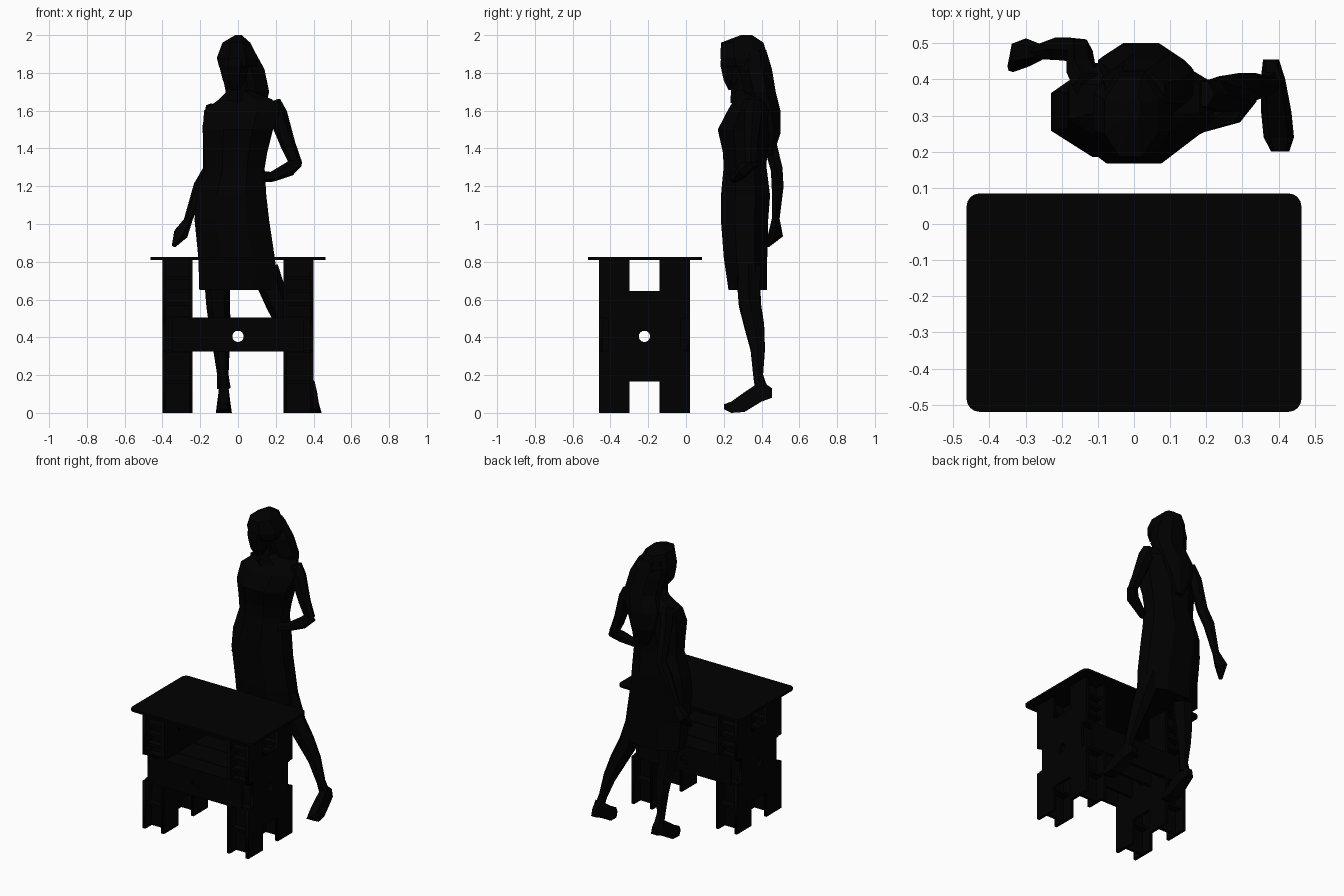
import bpy, bmesh
from math import pi, cos, sin
from mathutils import Vector

mat = bpy.data.materials.new("dark")
mat.diffuse_color = (0, 0, 0, 1)


def from_bmesh(name, bm):
    bmesh.ops.recalc_face_normals(bm, faces=bm.faces)
    me = bpy.data.meshes.new(name)
    bm.to_mesh(me)
    bm.free()
    ob = bpy.data.objects.new(name, me)
    bpy.context.collection.objects.link(ob)
    me.materials.append(mat)
    return ob


def skin(name, rings):
    bm = bmesh.new()
    vs = [[bm.verts.new(p) for p in r] for r in rings]
    n = len(vs[0])
    for a, b in zip(vs, vs[1:]):
        for i in range(n):
            bm.faces.new((a[i], a[(i + 1) % n], b[(i + 1) % n], b[i]))
    bm.faces.new(vs[0])
    bm.faces.new(vs[-1])
    return from_bmesh(name, bm)


def loft(name, levels, n=8):
    """levels: z, xmin, xmax, ymin, ymax; a flat side faces each axis"""
    rings, k = [], 1 / cos(pi / n)
    for z, x0, x1, y0, y1 in levels:
        rings.append([((x0 + x1) / 2 + k * (x1 - x0) / 2 * cos(2 * pi * (i + 0.5) / n),
                       (y0 + y1) / 2 + k * (y1 - y0) / 2 * sin(2 * pi * (i + 0.5) / n), z)
                      for i in range(n)])
    return skin(name, rings)


def limb(name, pts, n=6):
    """pts: x, y, z, radius"""
    P = [Vector(p[:3]) for p in pts]
    rings = []
    for i, p in enumerate(pts):
        t = (P[min(i + 1, len(P) - 1)] - P[max(i - 1, 0)]).normalized()
        u = t.cross(Vector((0, 1, 0.01))).normalized()
        v = t.cross(u)
        rings.append([P[i] + p[3] * (u * cos(2 * pi * k / n) + v * sin(2 * pi * k / n))
                      for k in range(n)])
    return skin(name, rings)


def plate(name, loops, t, loc, rot=(0, 0, 0)):
    """flat board from 2D outlines, inner outlines become holes"""
    cu = bpy.data.curves.new(name, 'CURVE')
    cu.dimensions = '2D'
    cu.fill_mode = 'BOTH'
    cu.extrude = t / 2
    for pts in loops:
        s = cu.splines.new('POLY')
        s.points.add(len(pts) - 1)
        for q, p in zip(s.points, pts):
            q.co = (p[0], p[1], 0, 1)
        s.use_cyclic_u = True
    ob = bpy.data.objects.new(name, cu)
    bpy.context.collection.objects.link(ob)
    ob.location, ob.rotation_euler = loc, rot
    cu.materials.append(mat)
    bpy.ops.object.select_all(action='DESELECT')
    ob.select_set(True)
    bpy.context.view_layer.objects.active = ob
    bpy.ops.object.convert(target='MESH')


def box(name, x0, x1, y0, y1, z0, z1):
    bm = bmesh.new()
    bmesh.ops.create_cube(bm, size=1)
    for v in bm.verts:
        v.co = ((x0 + x1) / 2 + v.co.x * (x1 - x0), (y0 + y1) / 2 + v.co.y * (y1 - y0),
                (z0 + z1) / 2 + v.co.z * (z1 - z0))
    return from_bmesh(name, bm)


def circle(x, y, r, n=16):
    return [(x + r * cos(2 * pi * i / n), y + r * sin(2 * pi * i / n)) for i in range(n)]


# table top with rounded corners
CY = -0.2175
top = []
for sx, sy, a0 in ((1, 1, 0), (-1, 1, 1), (-1, -1, 2), (1, -1, 3)):
    for k in range(5):
        a = (a0 + k / 4) * pi / 2
        top.append((sx * 0.428 + 0.035 * cos(a), sy * 0.267 + 0.035 * sin(a)))
plate("table_top", [top], 0.016, (0, CY, 0.817))

# side boards: H outline with a hole, the outer ones notched at the beams
foot = [(0.08, 0.165), (0.08, 0), (0.24, 0)]
notch = [(0.24, 0.325), (0.19, 0.325), (0.19, 0.505), (0.24, 0.505)]
head = [(0.24, 0.81), (0.08, 0.81), (0.08, 0.645)]
for x in (-0.39, -0.25, 0.25, 0.39):
    side = foot + (notch if abs(x) > 0.3 else []) + head
    outline = side + [(-y, z) for y, z in reversed(side)]
    plate("side_board", [outline, circle(0, 0.405, 0.03)], 0.02,
          (x, -0.22, 0), (pi / 2, 0, pi / 2))

# cross beams front and back
bar = [(-0.35, 0.325), (0.35, 0.325), (0.35, 0.505), (-0.35, 0.505)]
for y in (-0.45, -0.31, -0.13, 0.01):
    plate("cross_beam", [bar, circle(0, 0.405, 0.03)], 0.02, (0, y, 0), (pi / 2, 0, 0))
box("shelf", -0.25, 0.25, -0.44, 0.0, 0.485, 0.503)

# leg webs and ribs inside the channels
for sx in (-1, 1):
    for y in (-0.38, -0.06):
        xa, xb = sorted((sx * 0.245, sx * 0.395))
        box("leg_web", xa, xb, y - 0.01, y + 0.01, 0, 0.81)
        for z in (0.165, 0.325, 0.505, 0.575, 0.645, 0.715):
            box("leg_rib", xa, xb, y - 0.06, y + 0.06, z - 0.009, z + 0.009)

# dress: skirt and bodice
loft("skirt", [(0.65, -0.205, 0.215, 0.225, 0.43), (0.82, -0.21, 0.195, 0.20, 0.43),
               (1.02, -0.23, 0.165, 0.185, 0.435), (1.15, -0.22, 0.15, 0.185, 0.445),
               (1.31, -0.17, 0.14, 0.20, 0.425)])
loft("bodice", [(1.29, -0.175, 0.14, 0.20, 0.425), (1.38, -0.18, 0.155, 0.195, 0.43),
                (1.50, -0.185, 0.185, 0.168, 0.45), (1.60, -0.18, 0.22, 0.22, 0.46),
                (1.66, -0.10, 0.18, 0.255, 0.44), (1.71, -0.05, 0.06, 0.26, 0.40)])

# neck, head and hair
loft("neck", [(1.64, -0.055, 0.05, 0.245, 0.37), (1.80, -0.055, 0.045, 0.25, 0.36)], 6)
loft("face", [(1.71, -0.04, 0.01, 0.225, 0.28), (1.76, -0.08, 0.04, 0.20, 0.34),
              (1.84, -0.10, 0.06, 0.182, 0.40), (1.94, -0.08, 0.06, 0.19, 0.40)])
loft("hair_cap", [(1.83, -0.10, 0.10, 0.20, 0.43), (1.88, -0.112, 0.105, 0.182, 0.435),
                  (1.96, -0.082, 0.065, 0.185, 0.41), (2.0, -0.015, 0.02, 0.29, 0.35)])
loft("long_hair", [(1.36, -0.02, 0.03, 0.42, 0.46), (1.48, -0.08, 0.09, 0.39, 0.50),
                   (1.60, -0.10, 0.14, 0.34, 0.50), (1.70, -0.065, 0.165, 0.31, 0.475),
                   (1.82, -0.09, 0.14, 0.28, 0.455), (1.92, -0.08, 0.085, 0.30, 0.425)])

# arms: one hanging, one on the hip
limb("hanging_arm", [(-0.125, 0.38, 1.62, 0.045), (-0.145, 0.42, 1.52, 0.042),
                     (-0.15, 0.48, 1.29, 0.036), (-0.20, 0.485, 1.20, 0.036),
                     (-0.265, 0.475, 1.02, 0.022)])
limb("hanging_hand", [(-0.26, 0.475, 1.03, 0.022), (-0.305, 0.475, 0.95, 0.042),
                      (-0.34, 0.43, 0.885, 0.012)], 5)
limb("hip_upper_arm", [(0.185, 0.36, 1.65, 0.04), (0.21, 0.355, 1.58, 0.052),
                       (0.265, 0.345, 1.42, 0.04), (0.307, 0.345, 1.32, 0.033)])
limb("hip_forearm", [(0.315, 0.36, 1.33, 0.032), (0.27, 0.31, 1.29, 0.038),
                     (0.18, 0.275, 1.25, 0.027), (0.13, 0.25, 1.25, 0.03)])

# legs and feet
limb("planted_leg", [(-0.11, 0.33, 0.72, 0.07), (-0.105, 0.345, 0.56, 0.062),
                     (-0.095, 0.365, 0.46, 0.057), (-0.088, 0.38, 0.34, 0.044),
                     (-0.08, 0.382, 0.20, 0.03), (-0.075, 0.40, 0.13, 0.036)])
limb("stepping_leg", [(0.14, 0.33, 0.76, 0.075), (0.21, 0.335, 0.58, 0.064),
                      (0.265, 0.36, 0.46, 0.057), (0.315, 0.38, 0.34, 0.044),
                      (0.362, 0.382, 0.20, 0.03), (0.378, 0.395, 0.13, 0.034)])
for name, x, dx in (("planted_foot", -0.075, 0.0), ("stepping_foot", 0.38, 0.01)):
    rings = []
    for y, z0, z1, w in ((0.455, 0.08, 0.13, 0.022), (0.40, 0.06, 0.17, 0.034),
                         (0.31, 0.005, 0.11, 0.042), (0.24, 0.0, 0.06, 0.042),
                         (0.20, 0.02, 0.045, 0.025)):
        c = x + dx * (0.445 - y) / 0.1
        rings.append([(c - w, y, z0), (c + w, y, z0), (c + w * 0.6, y, z1), (c - w * 0.6, y, z1)])
    skin(name, rings)
